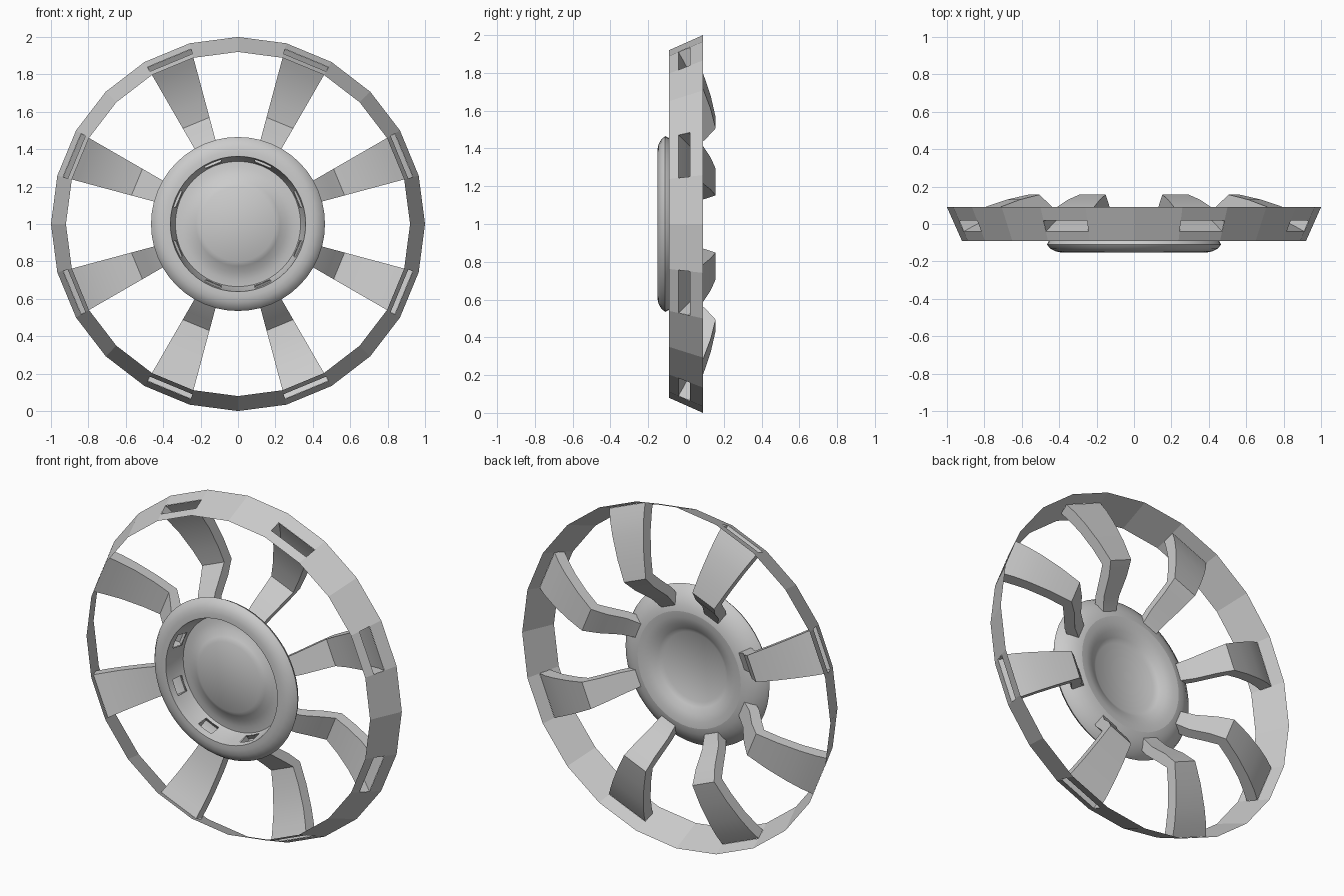
import bpy, bmesh, math
from mathutils import Matrix

if "Cube" in bpy.data.objects:
    bpy.data.objects.remove(bpy.data.objects["Cube"], do_unlink=True)

grey = bpy.data.materials.new("plain grey")
grey.use_nodes = True
grey.diffuse_color = (0.6, 0.6, 0.6, 1)
grey.node_tree.nodes["Principled BSDF"].inputs["Base Color"].default_value = grey.diffuse_color


def add_object(name, bm, smooth_angle=None, recalc=True):
    if recalc:
        bmesh.ops.recalc_face_normals(bm, faces=bm.faces)
    mesh = bpy.data.meshes.new(name)
    bm.to_mesh(mesh)
    bm.free()
    mesh.materials.append(grey)
    obj = bpy.data.objects.new(name, mesh)
    bpy.context.collection.objects.link(obj)
    if smooth_angle:
        bpy.ops.object.select_all(action='DESELECT')
        obj.select_set(True)
        bpy.context.view_layer.objects.active = obj
        bpy.ops.object.shade_smooth_by_angle(angle=math.radians(smooth_angle))
    return obj


def lathe(bm, profile, sides, skip=lambda band, side: False):
    """Spin (radius, y) points around the wheel axis, leaving out skipped faces."""
    rings = []
    for r, y in profile:
        ring = []
        for i in range(sides):
            a = math.tau * i / sides
            ring.append(bm.verts.new((r * math.sin(a), y, 1 + r * math.cos(a))))
        rings.append(ring)
    for band in range(len(rings) - 1):
        for i in range(sides):
            if not skip(band, i):
                j = (i + 1) % sides
                bm.faces.new((rings[band][i], rings[band + 1][i],
                              rings[band + 1][j], rings[band][j]))
    return rings


# Rim: thin conical band with a slot at the end of each spoke
bm = bmesh.new()
rim_profile = [(0.92 + (y + 0.09) * 0.08 / 0.18, y) for y in (-0.09, -0.04, 0.02, 0.09)]
lathe(bm, rim_profile, 24, lambda band, i: band == 1 and i % 3 == 1)
add_object("rim", bm)

# Hub: dished centre, inner wall with slots, rounded lip and sloping back
bm = bmesh.new()
hub_profile = [(0.20, -0.08), (0.225, -0.065), (0.26, -0.045), (0.30, -0.033), (0.335, -0.03),
               (0.342, -0.05), (0.355, -0.115), (0.362, -0.152),
               (0.39, -0.152), (0.42, -0.146), (0.45, -0.13), (0.465, -0.11),
               (0.455, -0.09), (0.41, -0.055), (0.37, -0.036), (0.335, -0.03)]
rings = lathe(bm, hub_profile, 48, lambda band, i: band == 5 and i % 6 in (2, 3))
bm.faces.new(rings[0])
bmesh.ops.remove_doubles(bm, verts=bm.verts, dist=0.0005)
add_object("hub", bm, 35)

# Spokes: open-ended tubes bowed towards the back, wider at the rim
back_path = [(0.96, 0.02), (0.90, 0.055), (0.82, 0.09), (0.70, 0.13), (0.58, 0.157),
             (0.51, 0.10), (0.43, 0.01), (0.342, -0.05)]
front_path = [(0.934, -0.04), (0.88, -0.01), (0.80, 0.03), (0.68, 0.07), (0.585, 0.09),
              (0.535, 0.04), (0.46, -0.04), (0.355, -0.115)]


def half_width(r):
    return 0.045 + (r - 0.34) * 0.131


for n in range(8):
    bm = bmesh.new()
    loops = []
    for (rb, yb), (rf, yf) in zip(back_path, front_path):
        wb, wf = half_width(rb), half_width(rf)
        loops.append([bm.verts.new(p) for p in
                      ((-wb, yb, rb), (wb, yb, rb), (wf, yf, rf), (-wf, yf, rf))])
    for a, b in zip(loops, loops[1:]):
        for k in range(4):
            m = (k + 1) % 4
            bm.faces.new((a[k], a[m], b[m], b[k]))
    turn = Matrix.Rotation(math.radians(22.5 + 45 * n), 4, 'Y')
    bmesh.ops.transform(bm, matrix=Matrix.Translation((0, 0, 1)) @ turn, verts=bm.verts)
    add_object(f"spoke_{n + 1}", bm, 50)
